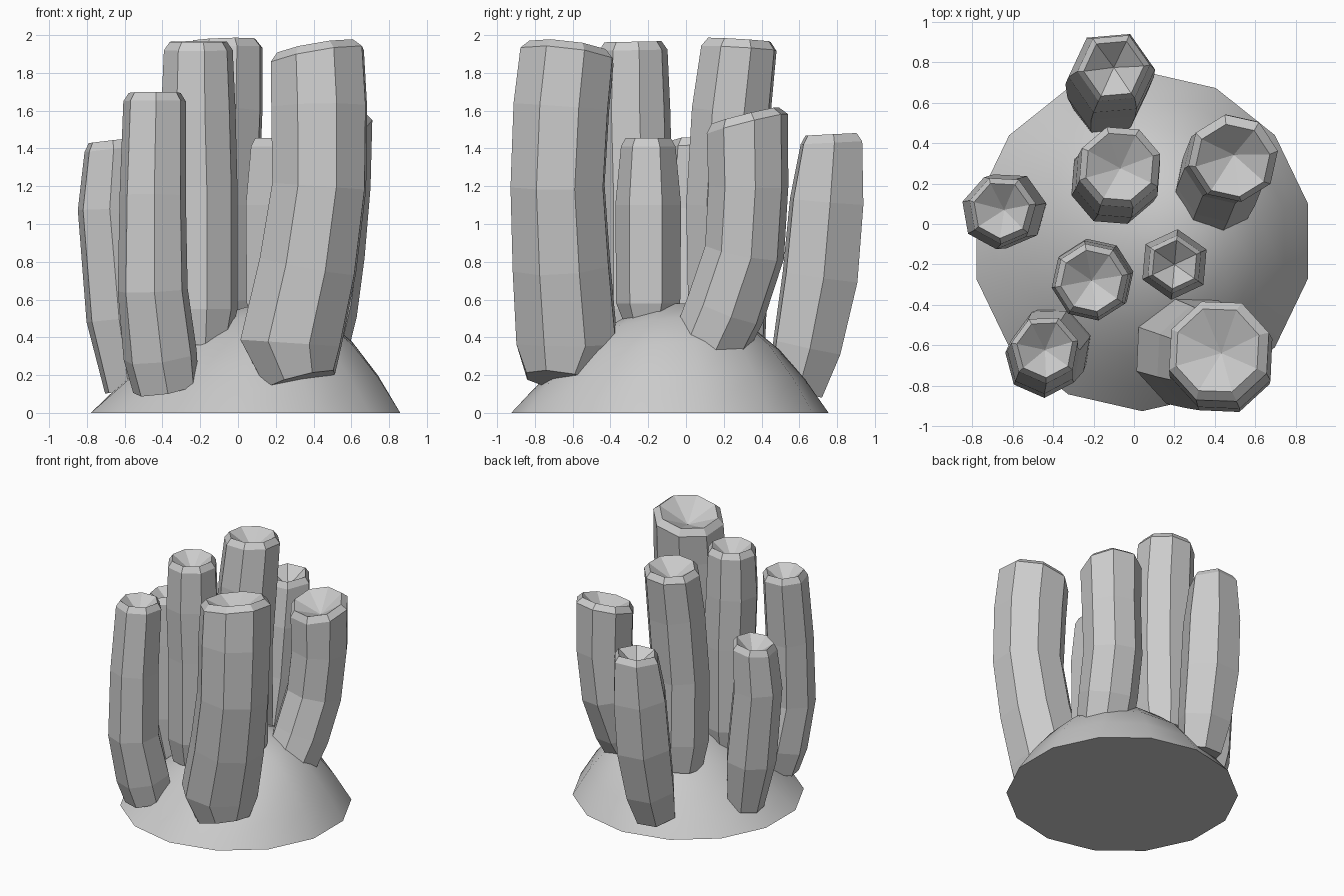
import bpy, bmesh
from math import cos, sin, pi, radians
from mathutils import Vector

if "Cube" in bpy.data.objects:
    bpy.data.objects.remove(bpy.data.objects["Cube"])

UP = Vector((0, 0, 1))


def make_object(name, bm):
    bmesh.ops.recalc_face_normals(bm, faces=bm.faces)
    mesh = bpy.data.meshes.new(name)
    bm.to_mesh(mesh)
    bm.free()
    ob = bpy.data.objects.new(name, mesh)
    bpy.context.collection.objects.link(ob)
    return ob


def add_ring(bm, centre, r, n, phase, axis):
    q = UP.rotation_difference(axis)
    ring = []
    for i in range(n):
        a = phase + 2 * pi * i / n
        ring.append(bm.verts.new(centre + q @ Vector((r * cos(a), r * sin(a), 0))))
    return ring


def skin(bm, rings):
    for a, b in zip(rings, rings[1:]):
        for i in range(len(a)):
            j = (i + 1) % len(a)
            bm.faces.new((a[i], a[j], b[j], b[i]))


def fan(bm, ring, tip):
    v = bm.verts.new(tip)
    for i in range(len(ring)):
        bm.faces.new((ring[i], ring[(i + 1) % len(ring)], v))


# Hollow-topped tube: rings along a bent path, chamfered lip, cone-shaped mouth
def tube(name, n, phase, top_axis, path):
    bm = bmesh.new()
    pts = [Vector(p[:3]) for p in path]
    rings = []
    top_axis = Vector(top_axis).normalized()
    for i, p in enumerate(pts):
        axis = (pts[min(i + 1, len(pts) - 1)] - pts[max(i - 1, 0)]).normalized()
        if i == len(pts) - 1:
            axis = top_axis
        rings.append(add_ring(bm, p, path[i][3], n, radians(phase), axis))
    r = path[-1][3]
    rings.append(add_ring(bm, pts[-1] + top_axis * 0.045, r * 0.83, n, radians(phase), top_axis))
    skin(bm, rings)
    bm.faces.new(rings[0])
    fan(bm, rings[-1], pts[-1] - top_axis * 0.07)
    make_object(name, bm)


# Rocky mound: 14-sided smooth dome, lower towards the front left
bm = bmesh.new()
rings = [add_ring(bm, Vector((0.04, -0.085, z)), r, 14, pi / 14, UP)
         for r, z in ((0.84, 0), (0.72, 0.15), (0.58, 0.3), (0.42, 0.43), (0.22, 0.53))]
skin(bm, rings)
bm.faces.new(rings[0])
fan(bm, rings[-1], (0.04, -0.085, 0.56))
for v in bm.verts:
    v.co.z *= 1 + 0.4 * v.co.x + 0.2 * v.co.y
base = make_object("rock_base", bm)
bpy.context.view_layer.objects.active = base
base.select_set(True)
bpy.ops.object.shade_smooth_by_angle(angle=radians(40))

# Eight tubes: sides, phase, tilt of the mouth, then (x, y, z, radius) per ring
tube("front_right_tube", 8, 20, (-0.17, 0.12, 1), [
    (0.33, -0.66, 0.17, 0.2), (0.28, -0.63, 0.37, 0.285), (0.37, -0.66, 0.78, 0.275),
    (0.43, -0.68, 1.2, 0.265), (0.43, -0.66, 1.62, 0.27), (0.42, -0.63, 1.89, 0.265)])
tube("front_left_tube", 7, 15, (0, 0.03, 1), [
    (-0.38, -0.58, 0.13, 0.18), (-0.41, -0.61, 0.3, 0.2), (-0.45, -0.67, 0.65, 0.19),
    (-0.45, -0.66, 1.15, 0.18), (-0.44, -0.62, 1.65, 0.17)])
tube("middle_left_tube", 8, 10, (0, -0.02, 1), [
    (-0.20, -0.27, 0.36, 0.16), (-0.20, -0.27, 0.55, 0.2), (-0.20, -0.27, 1.2, 0.2),
    (-0.21, -0.28, 1.6, 0.2), (-0.21, -0.28, 1.92, 0.185)])
tube("centre_back_tube", 8, 18, (-0.03, 0.06, 1), [
    (-0.09, 0.24, 0.38, 0.19), (-0.1, 0.22, 0.6, 0.22), (-0.1, 0.21, 1.1, 0.22),
    (-0.08, 0.24, 1.6, 0.22), (-0.07, 0.28, 1.93, 0.21)])
tube("small_centre_tube", 6, 25, (0, 0, 1), [
    (0.2, -0.2, 0.48, 0.13), (0.2, -0.2, 0.58, 0.17), (0.2, -0.2, 1.1, 0.175),
    (0.2, -0.2, 1.41, 0.145)])
tube("right_tube", 8, 10, (-0.05, -0.25, 1), [
    (0.38, 0.11, 0.33, 0.2), (0.42, 0.21, 0.55, 0.215), (0.46, 0.31, 0.85, 0.215),
    (0.49, 0.33, 1.2, 0.215), (0.49, 0.325, 1.53, 0.225)])
tube("left_tube", 7, 10, (-0.12, 0, 1), [
    (-0.57, 0.07, 0.12, 0.14), (-0.62, 0.07, 0.5, 0.19), (-0.67, 0.06, 1.08, 0.185),
    (-0.65, 0.07, 1.40, 0.17)])
tube("back_tube", 6, 5, (0, -0.05, 1), [
    (-0.14, 0.58, 0.12, 0.16), (-0.13, 0.64, 0.35, 0.2), (-0.12, 0.71, 0.72, 0.22),
    (-0.11, 0.745, 1.12, 0.215), (-0.1, 0.77, 1.43, 0.18)])
